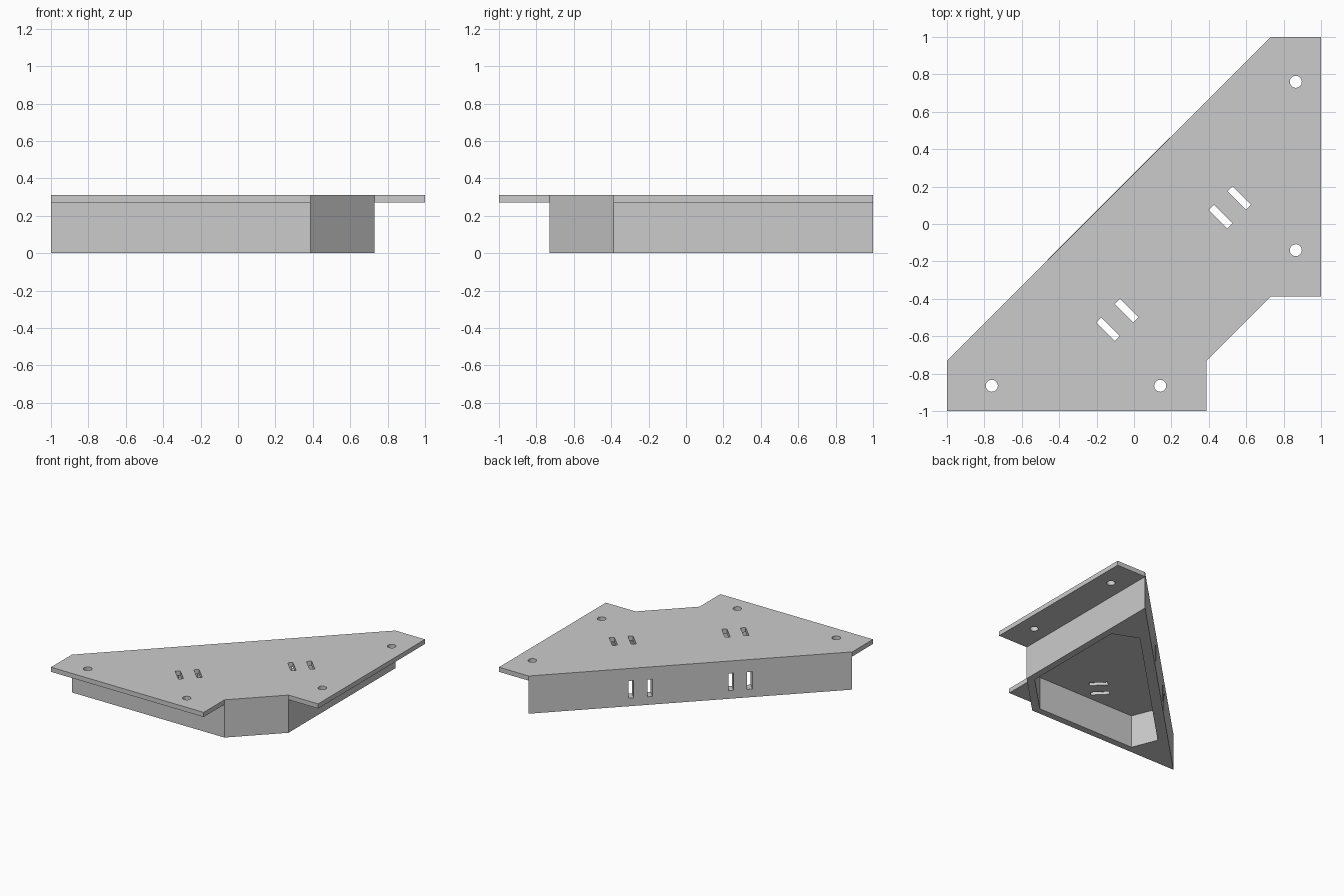
import bpy, bmesh, math
from mathutils import Matrix

cube = bpy.data.objects.get("Cube")
if cube:
    bpy.data.objects.remove(cube, do_unlink=True)

TOP, FLANGE_Z = 0.31, 0.272

grey = bpy.data.materials.new("mid_grey")
grey.use_nodes = True
grey.diffuse_color = (0.6, 0.6, 0.6, 1)
bsdf = next(n for n in grey.node_tree.nodes if n.type == "BSDF_PRINCIPLED")
bsdf.inputs["Base Color"].default_value = grey.diffuse_color


def swap(p):
    """Mirror a point across the bracket's diagonal symmetry line."""
    return (-p[1], -p[0])


def symmetric(half):
    return half + [swap(p) for p in reversed(half)]


def prism(name, outline, z0, z1):
    bm = bmesh.new()
    face = bm.faces.new([bm.verts.new((x, y, z0)) for x, y in outline])
    ext = bmesh.ops.extrude_face_region(bm, geom=[face])
    moved = [v for v in ext["geom"] if isinstance(v, bmesh.types.BMVert)]
    bmesh.ops.translate(bm, verts=moved, vec=(0, 0, z1 - z0))
    bmesh.ops.recalc_face_normals(bm, faces=bm.faces)
    return finish(name, bm)


def finish(name, bm):
    mesh = bpy.data.meshes.new(name)
    bm.to_mesh(mesh)
    bm.free()
    mesh.materials.append(grey)
    ob = bpy.data.objects.new(name, mesh)
    bpy.context.collection.objects.link(ob)
    return ob


def slot(name, centre, size):
    """Box turned to line up with the long diagonal wall."""
    bm = bmesh.new()
    bmesh.ops.create_cube(bm, size=1)
    turn = Matrix.Rotation(math.radians(45), 4, "Z")
    bm.transform(Matrix.Translation(centre) @ turn @ Matrix.Diagonal((*size, 1)))
    return finish(name, bm)


def hole(name, x, y):
    bm = bmesh.new()
    bmesh.ops.create_cone(bm, cap_ends=True, segments=32, radius1=0.032,
                          radius2=0.032, depth=0.2)
    bm.transform(Matrix.Translation((x, y, TOP)))
    return finish(name, bm)


# Flanged top plate, the body under it and the hollow reaching up to the plate
bracket = prism("corner_bracket", symmetric(
    [(0.73, 1), (1, 1), (1, -0.388), (0.73, -0.388)]), FLANGE_Z, TOP)
body = prism("body_block", symmetric([(0.73, 1), (0.73, -0.388)]), 0, FLANGE_Z)
hollow = prism("hollow_cutter", symmetric(
    [(0.465, 0.623), (0.673, 0.54), (0.673, -0.361)]), -0.1, FLANGE_Z)

cutters = [hollow]
# Screw holes in both flanges
for y in (0.76, -0.14):
    for x, yy in ((0.865, y), swap((0.865, y))):
        cutters.append(hole("screw_hole_cutter", x, yy))
# Strap slots through the top and through the long wall
for side in (1, -1):
    for step in (0, 0.1):
        along = side * (0.251 + step)
        cutters.append(slot("top_slot_cutter", (along + 0.212, along - 0.212, 0.3),
                            (0.039, 0.14, 0.3)))
        along = side * (0.217 + step)
        cutters.append(slot("wall_slot_cutter", (along - 0.11, along + 0.11, 0.137),
                            (0.039, 0.2, 0.142)))

for tool, operation in [(body, "UNION")] + [(c, "DIFFERENCE") for c in cutters]:
    mod = bracket.modifiers.new(tool.name, "BOOLEAN")
    mod.operation, mod.solver, mod.object = operation, "EXACT", tool

# Bake the cuts and drop the helper shapes
deps = bpy.context.evaluated_depsgraph_get()
result = bpy.data.meshes.new_from_object(bracket.evaluated_get(deps))
bracket.modifiers.clear()
bracket.data = result
for tool in [body] + cutters:
    bpy.data.objects.remove(tool, do_unlink=True)

bpy.ops.object.select_all(action="DESELECT")
bracket.select_set(True)
bpy.context.view_layer.objects.active = bracket
bpy.ops.object.shade_smooth_by_angle(angle=math.radians(20))
